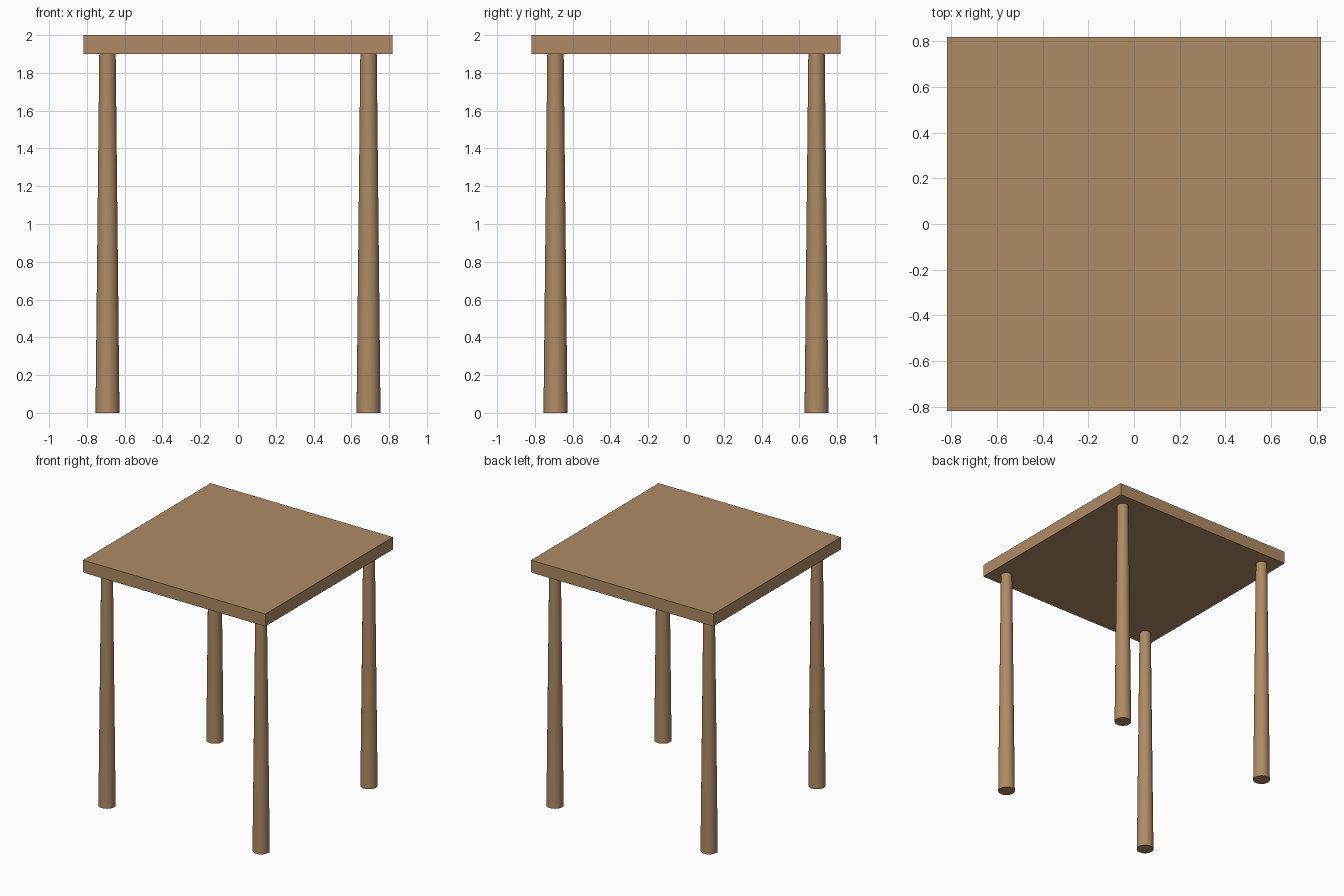
import bpy

if "Cube" in bpy.data.objects:
    bpy.data.objects.remove(bpy.data.objects["Cube"])

wood = bpy.data.materials.new("wood")
wood.diffuse_color = (0.42, 0.26, 0.13, 1)
wood.use_nodes = True
wood.node_tree.nodes["Principled BSDF"].inputs["Base Color"].default_value = wood.diffuse_color

HALF, TOP, UNDER = 0.817, 2.0, 1.90
LEG_POS, R_FOOT, R_TOP = 0.691, 0.0635, 0.0435


def finish(obj, name):
    obj.name = name
    obj.data.materials.append(wood)


# square slab top
bpy.ops.mesh.primitive_cube_add(size=1, location=(0, 0, (TOP + UNDER) / 2))
slab = bpy.context.object
slab.scale = (2 * HALF, 2 * HALF, TOP - UNDER)
bpy.ops.object.transform_apply(location=False, rotation=False, scale=True)
finish(slab, "table_top")

# four round legs, wider at the foot
for y, depth_name in ((-LEG_POS, "front"), (LEG_POS, "back")):
    for x, side_name in ((-LEG_POS, "left"), (LEG_POS, "right")):
        bpy.ops.mesh.primitive_cone_add(vertices=32, radius1=R_FOOT, radius2=R_TOP,
                                        depth=UNDER, location=(x, y, UNDER / 2))
        bpy.ops.object.shade_smooth_by_angle()
        finish(bpy.context.object, f"{depth_name}_{side_name}_leg")
